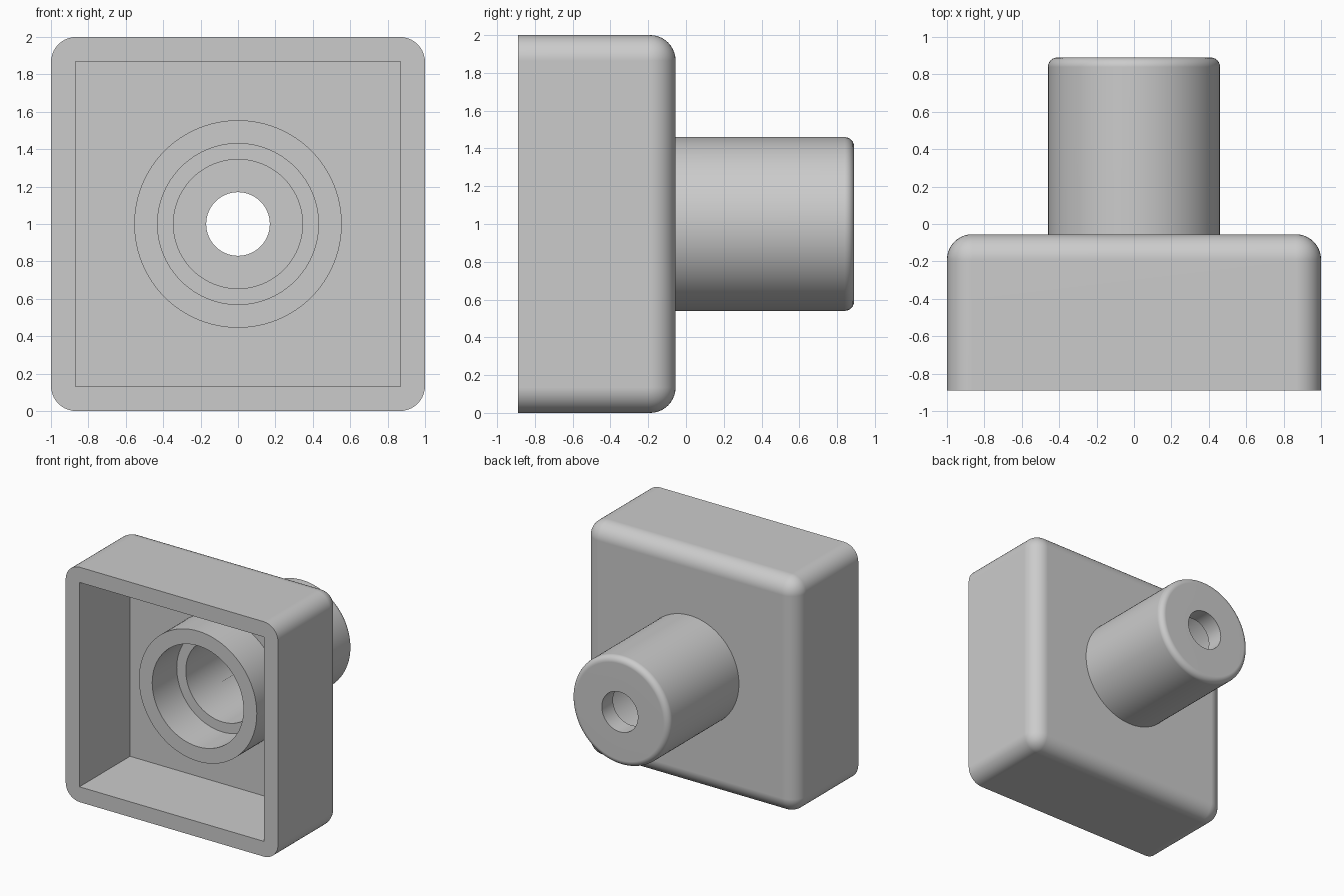
import bpy, bmesh, math
from mathutils import Matrix

cube = bpy.data.objects.get("Cube")
if cube:
    bpy.data.objects.remove(cube, do_unlink=True)

grey = bpy.data.materials.new("plain grey")
grey.use_nodes = True
colour = (0.6, 0.6, 0.6, 1)
grey.diffuse_color = colour
grey.node_tree.nodes["Principled BSDF"].inputs["Base Color"].default_value = colour

FRONT, BACK = -0.89, 0.89      # overall depth
PLATE, FLOOR = -0.055, -0.21   # outer and inner face of the back wall
CENTRE = 1.0                   # height of the tube axis


def make_object(name, bm):
    bmesh.ops.recalc_face_normals(bm, faces=bm.faces)
    mesh = bpy.data.meshes.new(name)
    bm.to_mesh(mesh)
    bm.free()
    mesh.materials.append(grey)
    obj = bpy.data.objects.new(name, mesh)
    bpy.context.collection.objects.link(obj)
    return obj


def box_mesh(half, y0, y1):
    bm = bmesh.new()
    place = Matrix.Translation((0, (y0 + y1) / 2, CENTRE))
    size = Matrix.Diagonal((2 * half, y1 - y0, 2 * half, 1))
    bmesh.ops.create_cube(bm, size=1, matrix=place @ size)
    return bm


def lathe(name, profile, steps=96):
    """Turn a closed (radius, y) profile about the tube axis."""
    bm = bmesh.new()
    rings = []
    for i in range(steps):
        a = 2 * math.pi * i / steps
        rings.append([bm.verts.new((r * math.cos(a), y, CENTRE + r * math.sin(a)))
                      for r, y in profile])
    n = len(profile)
    for i in range(steps):
        p, q = rings[i], rings[(i + 1) % steps]
        for j in range(n):
            k = (j + 1) % n
            bm.faces.new((p[j], p[k], q[k], q[j]))
    return make_object(name, bm)


def activate(obj):
    bpy.ops.object.select_all(action='DESELECT')
    obj.select_set(True)
    bpy.context.view_layer.objects.active = obj


def cut(target, cutter):
    mod = target.modifiers.new("cut", 'BOOLEAN')
    mod.operation = 'DIFFERENCE'
    mod.solver = 'EXACT'
    mod.object = cutter
    activate(target)
    bpy.ops.object.modifier_apply(modifier=mod.name)
    bpy.data.objects.remove(cutter, do_unlink=True)


def smooth(obj):
    activate(obj)
    bpy.ops.object.shade_smooth_by_angle(angle=math.radians(30))
    mod = obj.modifiers.new("flat face normals", 'WEIGHTED_NORMAL')
    mod.keep_sharp = True


# Square housing, rounded everywhere except its open front rim
bm = box_mesh(1.0, FRONT, PLATE)
rounded = [e for e in bm.edges if max(v.co.y for v in e.verts) > FRONT + 0.1]
bmesh.ops.bevel(bm, geom=rounded, offset=0.135, segments=10, profile=0.5,
                affect='EDGES', clamp_overlap=True)
housing = make_object("housing", bm)

# Square cavity, and the opening for the tube in the back wall
cut(housing, make_object("cavity_cutter", box_mesh(0.87, FRONT - 0.2, FLOOR)))
cut(housing, lathe("opening_cutter", [(0.001, -0.4), (0.4, -0.4), (0.4, 0.1), (0.001, 0.1)]))
smooth(housing)

# Stepped tube: inner collar, stem with a rounded end, and small end hole
STEM, ROUND = 0.46, 0.05
fillet = [(STEM - ROUND + ROUND * math.sin(t), BACK - ROUND + ROUND * math.cos(t))
          for t in (math.pi / 2 * i / 6 for i in range(7))]
tube = lathe("tube", [(0.17, BACK)] + fillet + [
    (STEM, -0.13), (0.555, -0.13), (0.555, -0.54),
    (0.43, -0.54), (0.43, FLOOR), (0.345, FLOOR),
    (0.345, 0.74), (0.17, 0.74)])
smooth(tube)
